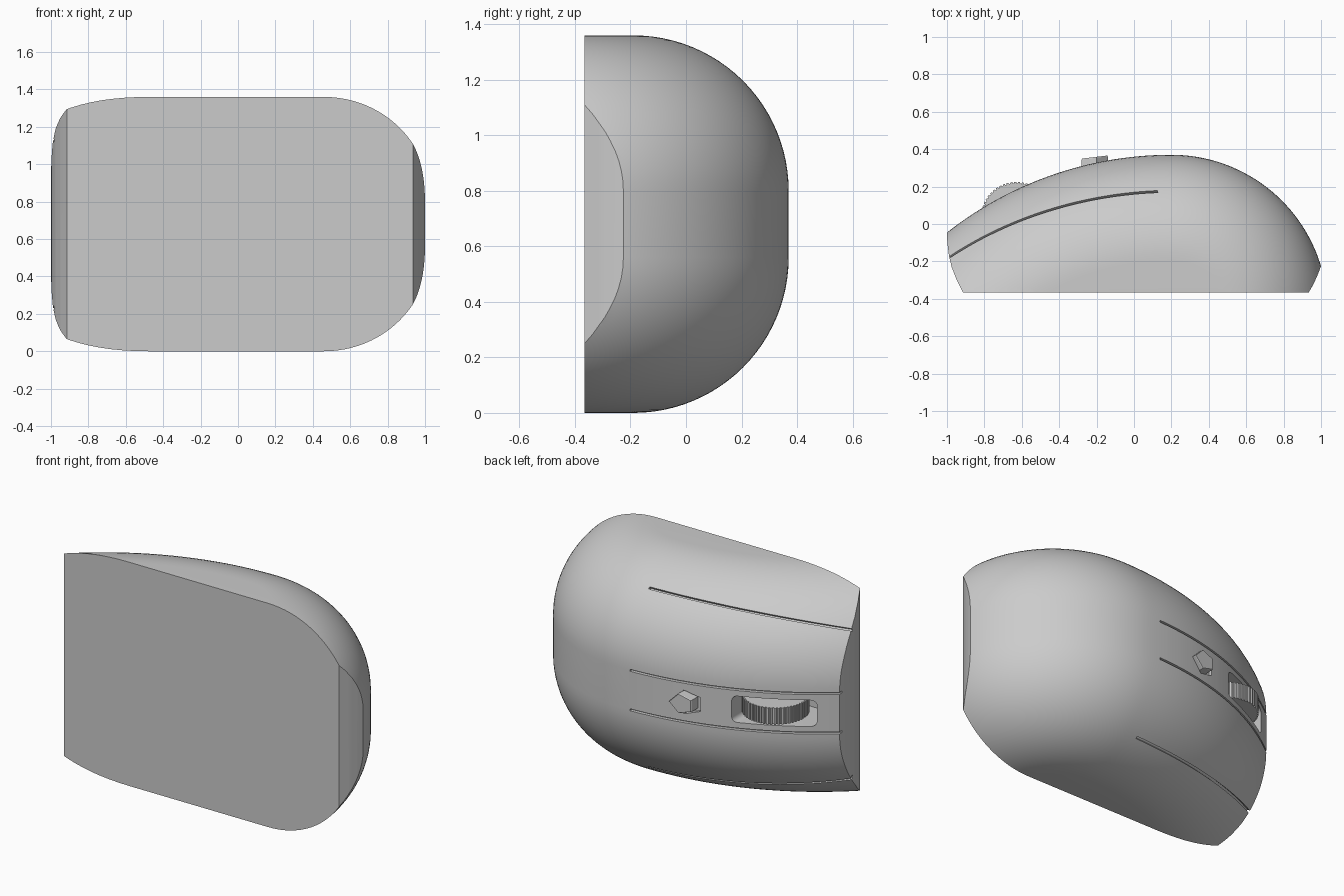
import bpy, bmesh
from math import sin, cos, radians, pi
from mathutils import Vector

if "Cube" in bpy.data.objects:
    bpy.data.objects.remove(bpy.data.objects["Cube"], do_unlink=True)

grey = bpy.data.materials.new("light_grey")
grey.use_nodes = True
grey.diffuse_color = (0.6, 0.6, 0.6, 1)
grey.node_tree.nodes["Principled BSDF"].inputs["Base Color"].default_value = (0.6, 0.6, 0.6, 1)

MID = 0.68       # centre of the width
FLAT = 0.12      # half width of the flat ridge
R = 0.56         # rounding radius of the shell


def loft(name, rings):
    """Closed solid through a list of closed rings of equal size."""
    bm = bmesh.new()
    loops = [[bm.verts.new(p) for p in ring] for ring in rings]
    n = len(loops[0])
    for a, b in zip(loops, loops[1:]):
        for i in range(n):
            j = (i + 1) % n
            bm.faces.new((a[i], a[j], b[j], b[i]))
    bm.faces.new(loops[0])
    bm.faces.new(loops[-1])
    bmesh.ops.recalc_face_normals(bm, faces=bm.faces)
    mesh = bpy.data.meshes.new(name)
    bm.to_mesh(mesh)
    bm.free()
    mesh.materials.append(grey)
    ob = bpy.data.objects.new(name, mesh)
    bpy.context.collection.objects.link(ob)
    return ob


def activate(ob):
    bpy.ops.object.select_all(action='DESELECT')
    ob.select_set(True)
    bpy.context.view_layer.objects.active = ob


def cut(ob, tool, operation='DIFFERENCE'):
    mod = ob.modifiers.new("cut", 'BOOLEAN')
    mod.operation, mod.solver, mod.object = operation, 'EXACT', tool
    tool.hide_render = True
    activate(ob)
    bpy.ops.object.modifier_apply(modifier=mod.name)
    bpy.data.objects.remove(tool, do_unlink=True)


def shell(theta, side, phi):
    """Point, normal and crosswise direction on the rounded shell (degrees)."""
    rad = 1.94 if theta < 0 else 0.835
    t, p = radians(theta), radians(phi)
    out = Vector((sin(t), cos(t), 0))
    up = Vector((0, 0, side))
    centre = Vector((0.2, 0.37 - rad, MID))
    point = centre + out * (rad - R + R * cos(p)) + up * (FLAT + R * sin(p))
    return point, out * cos(p) + up * sin(p), up * cos(p) - out * sin(p)


def prism_z(name, outline, z0, z1):
    return loft(name, [[(x, y, z) for x, y in outline] for z in (z0, z1)])


# Shell: a long profile rounded over towards both sides
STEPS = 24
angles = [-60 + i for i in range(60)] + [i * 2.5 for i in range(37)]
rings = []
for theta in angles:
    ring = [shell(theta, -1, 90 * i / STEPS)[0] for i in range(STEPS, -1, -1)]
    ring += [shell(theta, 1, 90 * i / STEPS)[0] for i in range(STEPS + 1)]
    ring += [Vector((ring[-1].x, -1, ring[-1].z)), Vector((ring[0].x, -1, ring[0].z))]
    rings.append(ring)
body = loft("body", rings)

# Trim to the flat base and the undercut nose and tail
trim = [(-0.915, -0.365), (-0.95, -0.295), (-0.975, -0.23), (-0.99, -0.165),
        (-0.998, -0.1), (-1, -0.045), (-1, 0.6), (1, 0.6), (1, -0.225),
        (0.985, -0.265), (0.963, -0.315), (0.935, -0.365)]
cut(body, prism_z("trim_cutter", trim, -0.3, 1.7), 'INTERSECT')


# Seams: thin grooves following the shell
def seam(side, phi_at, half):
    path = []
    for i in range(31):
        theta = -46 + (46 - 2.4) * i / 30
        p, n, c = shell(theta, side, phi_at(theta))
        path.append([p + n * h + c * w for h, w in
                     ((0.02, -half), (0.02, half), (-0.02, half), (-0.02, -half))])
    cut(body, loft("seam_cutter", path))


for side in (-1, 1):
    seam(side, lambda t: 0, 0.006)
    seam(side, lambda t: 49.3 - 0.0088 * (t + 2.4) ** 2, 0.007)


# Wheel slot with rounded corners
def rounded_rect(x0, x1, half, r):
    pts = []
    for cx, cz, start in ((x1 - r, half - r, 0), (x0 + r, half - r, 90),
                          (x0 + r, r - half, 180), (x1 - r, r - half, 270)):
        for k in range(7):
            a = radians(start + 15 * k)
            pts.append((cx + r * cos(a), MID + cz + r * sin(a)))
    return pts


slot = rounded_rect(-0.9, -0.48, 0.08, 0.03)
cut(body, loft("slot_cutter", [[(x, y, z) for x, z in slot] for y in (-0.17, 0.5)]))

# Pocket and five-sided button
pentagon = [(-0.28, -0.035), (-0.2, -0.06), (-0.14, 0), (-0.2, 0.06), (-0.28, 0.035)]


def button_ring(scale, shift, height):
    mid = -0.21
    return [(mid + (x - mid) * scale + shift,
             height + 0.12 * ((x - mid) * scale + shift), MID + z * scale)
            for x, z in pentagon]


cut(body, loft("button_cutter", [button_ring(1.2, -0.015, h) for h in (0.295, 0.45)]))
button = loft("button", [button_ring(1, 0, 0.27), button_ring(1, 0, 0.353),
                         button_ring(0.95, 0, 0.358)])

# Ribbed scroll wheel
TEETH = 56
rim = []
for i in range(TEETH):
    for step, rad in ((0, 0.187), (0.5, 0.187), (0.6, 0.179), (0.9, 0.179)):
        a = 2 * pi * (i + step) / TEETH
        rim.append((-0.63 + rad * cos(a), 0.038 + rad * sin(a)))
wheel = prism_z("scroll_wheel", rim, MID - 0.05, MID + 0.05)

# Axle holding the wheel in the slot
axle_rim = [(-0.63 + 0.03 * cos(pi * i / 8), 0.038 + 0.03 * sin(pi * i / 8)) for i in range(16)]
axle = prism_z("wheel_axle", axle_rim, MID - 0.09, MID + 0.09)

for ob in (body, axle):
    activate(ob)
    bpy.ops.object.shade_smooth_by_angle(angle=radians(25))
